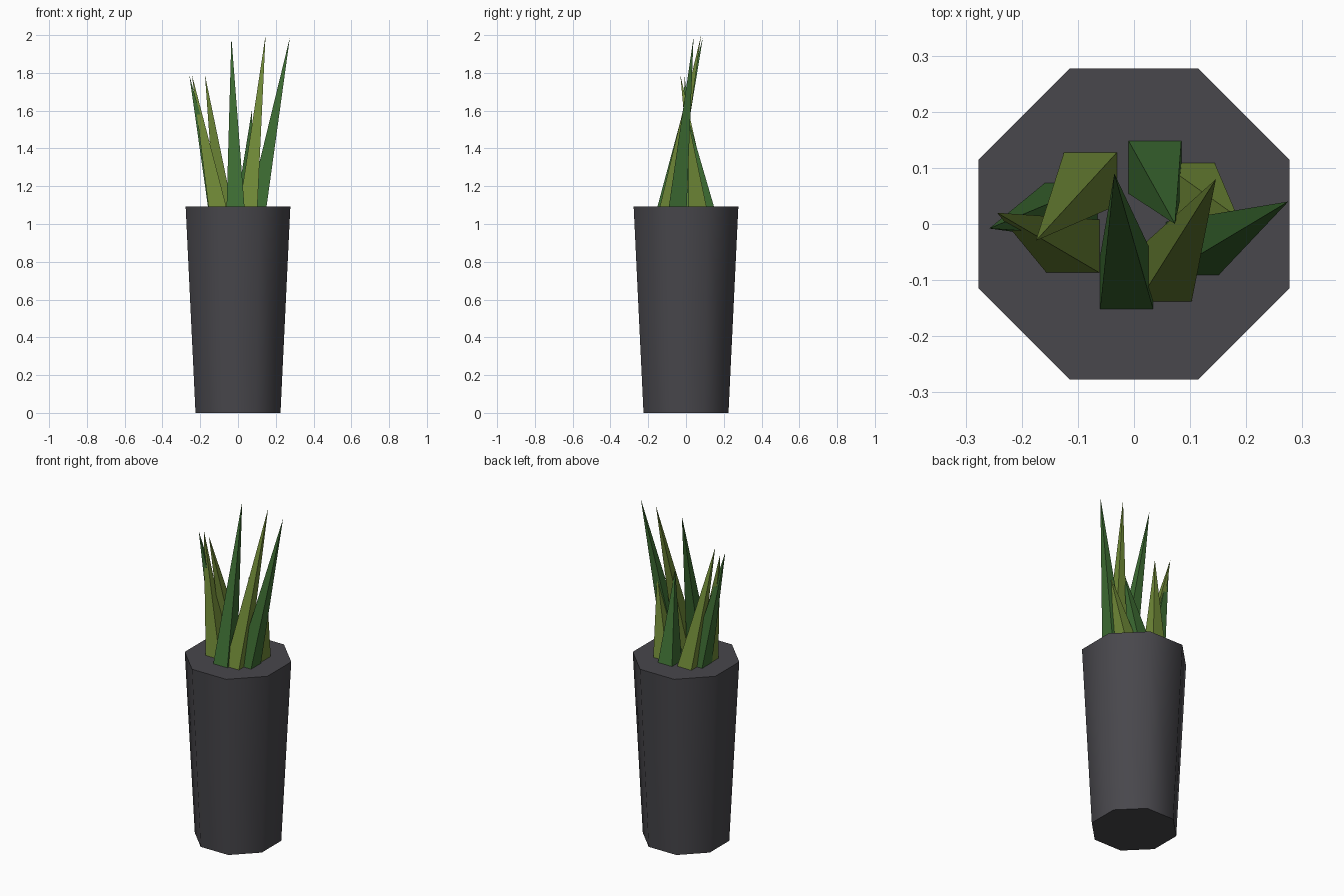
import bpy, bmesh, math
from mathutils import Matrix

cube = bpy.data.objects.get("Cube")
if cube:
    bpy.data.objects.remove(cube, do_unlink=True)


def material(name, r, g, b):
    m = bpy.data.materials.new(name)
    m.use_nodes = True
    m.diffuse_color = (r, g, b, 1)
    m.node_tree.nodes["Principled BSDF"].inputs["Base Color"].default_value = (r, g, b, 1)
    return m


pot_gray = material("pot_gray", 0.065, 0.063, 0.072)
dark_green = material("dark_green", 0.046, 0.15, 0.032)
light_green = material("light_green", 0.16, 0.25, 0.038)

POT_TOP = 1.092
HALF = 0.0475  # half the width of a leaf base


def add_object(name, bm, mat):
    bmesh.ops.recalc_face_normals(bm, faces=bm.faces)
    mesh = bpy.data.meshes.new(name)
    bm.to_mesh(mesh)
    bm.free()
    mesh.materials.append(mat)
    ob = bpy.data.objects.new(name, mesh)
    bpy.context.collection.objects.link(ob)
    return ob


def leaf(name, mat, cx, cy, tip):
    """Slender four-sided spike from a square base to a leaning tip."""
    bm = bmesh.new()
    base = [bm.verts.new((cx + sx * HALF, cy + sy * HALF, POT_TOP - 0.005))
            for sx, sy in ((-1, -1), (1, -1), (1, 1), (-1, 1))]
    top = bm.verts.new(tip)
    bm.faces.new(base[::-1])
    for i in range(4):
        bm.faces.new((base[i], base[(i + 1) % 4], top))
    return add_object(name, bm, mat)


# Tapered octagonal pot, smooth round the side with crisp rims
bm = bmesh.new()
bmesh.ops.create_cone(bm, cap_ends=True, segments=8, radius1=0.2435,
                      radius2=0.30, depth=POT_TOP,
                      matrix=Matrix.Translation((0, 0, POT_TOP / 2))
                      @ Matrix.Rotation(math.pi / 8, 4, 'Z'))
pot = add_object("pot", bm, pot_gray)
bpy.ops.object.select_all(action='DESELECT')
pot.select_set(True)
bpy.context.view_layer.objects.active = pot
bpy.ops.object.shade_smooth_by_angle(angle=math.radians(60))

# Ring of leaves in alternating greens
leaf("leaf_front", dark_green, -0.013, -0.105, (-0.035, 0.09, 1.99))
leaf("leaf_front_left", light_green, 0.055, -0.092, (0.146, 0.08, 2.0))
leaf("leaf_left", dark_green, 0.103, -0.044, (0.275, 0.04, 1.99))
leaf("leaf_back_left", light_green, 0.096, 0.062, (0.185, 0.012, 1.55))
leaf("leaf_back", dark_green, 0.037, 0.102, (0.073, 0.0, 1.6))
leaf("leaf_back_right", light_green, -0.077, 0.081, (-0.175, -0.03, 1.79))
leaf("leaf_right", dark_green, -0.111, 0.026, (-0.258, -0.008, 1.79))
leaf("leaf_front_right", light_green, -0.108, -0.04, (-0.244, 0.02, 1.79))
